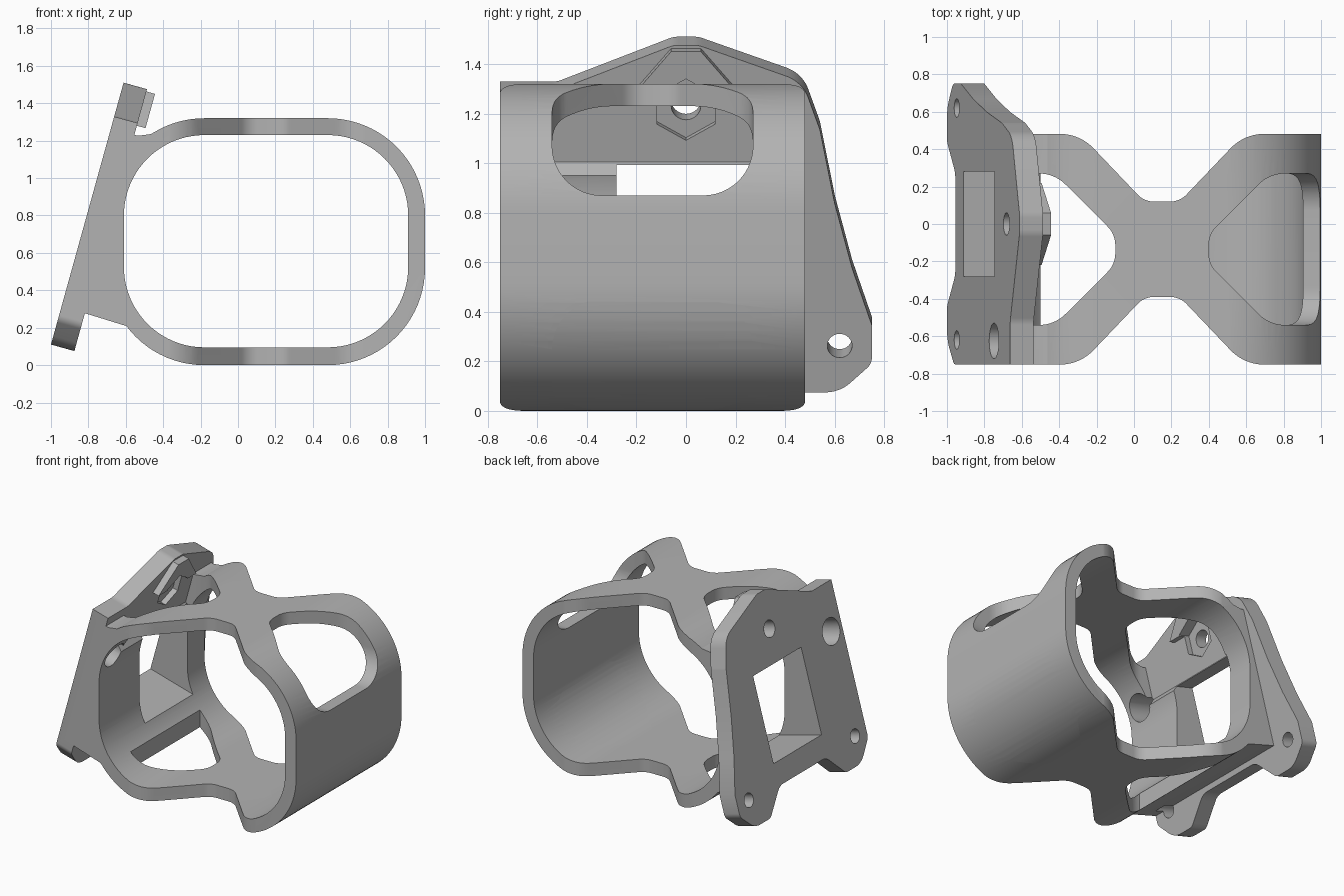
import bpy, bmesh, math
from mathutils import Vector

if "Cube" in bpy.data.objects:
    bpy.data.objects.remove(bpy.data.objects["Cube"], do_unlink=True)

grey = bpy.data.materials.new("plain grey")
grey.use_nodes = True
COLOUR = (0.45, 0.45, 0.45, 1)
grey.diffuse_color = COLOUR
grey.node_tree.nodes["Principled BSDF"].inputs["Base Color"].default_value = COLOUR

TILT = math.radians(15.5)
S, C = math.sin(TILT), math.cos(TILT)
FRONT, BACK = -0.75, 0.48
MID_X, MID_Y = 0.15, -0.135


def tilted(v, w):
    """Point in the x-z plane: v up the tilted plate, w inward from its outer face."""
    return (-1 + S * v + C * w, 0.11 + C * v - S * w)


# Mappings from profile coordinates and depth to space
def along_y(a, b, d):
    return (a, d, b)


def along_z(a, b, d):
    return (a, b, d)


def along_x(a, b, d):
    return (d, a, b)


def on_plate(a, b, d):
    x, z = tilted(b, d)
    return (x, a, z)


def rounded(corners, steps=10):
    """Replace each (x, y, radius) corner with an arc."""
    out = []
    for i, (x, y, r) in enumerate(corners):
        p = Vector((x, y))
        if not r:
            out.append((x, y))
            continue
        a = (Vector(corners[i - 1][:2]) - p).normalized()
        b = (Vector(corners[(i + 1) % len(corners)][:2]) - p).normalized()
        half = a.angle(b) / 2
        centre = p + (a + b).normalized() * (r / math.sin(half))
        start = p + a * (r / math.tan(half)) - centre
        end = p + b * (r / math.tan(half)) - centre
        sweep = start.angle_signed(end)
        for k in range(steps + 1):
            t = -sweep * k / steps
            out.append((centre.x + start.x * math.cos(t) - start.y * math.sin(t),
                        centre.y + start.x * math.sin(t) + start.y * math.cos(t)))
    return out


def prism(name, points, mapping, lo, hi):
    bm = bmesh.new()
    ends = [[bm.verts.new(mapping(a, b, d)) for a, b in points] for d in (lo, hi)]
    n = len(points)
    bm.faces.new(ends[0])
    bm.faces.new(ends[1][::-1])
    for i in range(n):
        j = (i + 1) % n
        bm.faces.new((ends[0][i], ends[0][j], ends[1][j], ends[1][i]))
    bmesh.ops.recalc_face_normals(bm, faces=bm.faces)
    mesh = bpy.data.meshes.new(name)
    bm.to_mesh(mesh)
    bm.free()
    ob = bpy.data.objects.new(name, mesh)
    bpy.context.collection.objects.link(ob)
    mesh.materials.append(grey)
    return ob


def combine(target, other, operation):
    mod = target.modifiers.new("combine", "BOOLEAN")
    mod.operation = operation
    mod.solver = "EXACT"
    mod.object = other
    bpy.context.view_layer.objects.active = target
    bpy.ops.object.modifier_apply(modifier=mod.name)
    bpy.data.objects.remove(other, do_unlink=True)


def box(x0, x1, z0, z1, r=0):
    return rounded([(x0, z0, r), (x1, z0, r), (x1, z1, r), (x0, z1, r)], 20)


def disc(x, y, r, sides=32):
    return [(x + r * math.sin(math.tau * i / sides), y + r * math.cos(math.tau * i / sides))
            for i in range(sides)]


# Rounded band joined to the solid web that carries the plate
frame = prism("mount_frame", box(-0.7, 1.0, 0, 1.32, 0.52), along_y, FRONT, BACK)
web = [tilted(0.212, 0.05), (-0.6, 0.21), (-0.4, 0.05), (-0.3, 0.6),
       (-0.35, 1.25), tilted(1.2, 0.15), tilted(1.2, 0.05)]
combine(frame, prism("web", web, along_y, FRONT, BACK), "UNION")
combine(frame, prism("hollow", box(-0.61, 0.91, 0.095, 1.23, 0.43), along_y, -1, 1), "DIFFERENCE")

# Waist notches in the front and back rims
for s in (-1, 1):
    half = [(0.8, 0.615, 0), (0.44, 0.615, 0.25), (0.095, 0.255, 0.12)]
    edge = half + [(-x, y, r) for x, y, r in half[::-1]]
    edge += [(-0.8, 1.0, 0), (0.8, 1.0, 0)]
    # keep the rim ends just outside the band
    edge = [(MID_X + x, MID_Y + s * (y + (0.002 if y == 0.615 else 0)), r) for x, y, r in edge]
    combine(frame, prism("notch", rounded(edge), along_z, -0.5, 2), "DIFFERENCE")


def window_plan(s):
    pts = [(1.2, 0.405, 0), (0.575, 0.405, 0.2), (0.25, 0.08, 0.14)]
    pts += [(x, -y, r) for x, y, r in pts[::-1]]
    return rounded([(MID_X + s * x, MID_Y + y, r) for x, y, r in pts])


# Windows wrapping the four corners of the band
for z0, z1 in ((0.87, 1.8), (-0.5, 0.45)):
    cutter = prism("window", window_plan(1), along_z, -0.6, 1.9)
    side = box(MID_Y - 0.405, MID_Y + 0.405, z0, z1, 0.2)
    combine(cutter, prism("side", side, along_x, 0, 1.6), "INTERSECT")
    combine(frame, cutter, "DIFFERENCE")
upper = [tilted(0.97, 0.125), tilted(1.7, 0.125), (0.2, 1.7), (0.2, 0.9), (-0.55, 0.9)]
for limit in (upper, box(-0.5, 0.2, -0.3, 0.6)):
    cutter = prism("window", window_plan(-1), along_z, -0.6, 1.9)
    combine(cutter, prism("limit", limit, along_y, -1, 1), "INTERSECT")
    combine(frame, cutter, "DIFFERENCE")

# Tilted mounting plate with two lower ears and a peaked top
outline = rounded([
    (-0.27, 0.17, 0.1), (-0.44, 0, 0.06), (-0.62, 0, 0.15), (FRONT, 0.14, 0.06),
    (FRONT, 1.265, 0), (-0.52, 1.265, 0.1), (-0.05, 1.453, 0.1), (0.05, 1.453, 0.1),
    (0.47, 1.3, 0.15), (0.54, 1.1, 0.1), (0.6, 0.79, 0), (0.67, 0.52, 0),
    (0.75, 0.28, 0), (0.75, 0.12, 0.06), (0.62, 0, 0.15), (0.44, 0, 0.06), (0.27, 0.17, 0.1)])
combine(frame, prism("plate", outline, on_plate, 0, 0.13), "UNION")

# Thickened boss behind the peak
boss = [(-0.22, 1.25), (0.22, 1.25), (0.06, 1.44), (-0.06, 1.44)]
combine(frame, prism("boss", boss, on_plate, 0.05, 0.178), "UNION")

# Central opening, screw holes, nut pocket and driver access hole
cuts = [(box(-0.28, 0.28, 0.33, 0.955), -0.2, 0.75),
        (disc(-0.62, 0.195, 0.05), -0.2, 0.2),
        (disc(0.62, 0.195, 0.05), -0.2, 0.2),
        (disc(0, 1.19, 0.06), -0.2, 0.3),
        (disc(0, 1.19, 0.135, 6), 0.09, 0.3),
        (disc(-0.625, 0.94, 0.095), -0.2, 0.55)]
for points, lo, hi in cuts:
    combine(frame, prism("cut", points, on_plate, lo, hi), "DIFFERENCE")

bpy.ops.object.select_all(action="DESELECT")
frame.select_set(True)
bpy.context.view_layer.objects.active = frame
bpy.ops.object.shade_smooth_by_angle(angle=math.radians(25))
